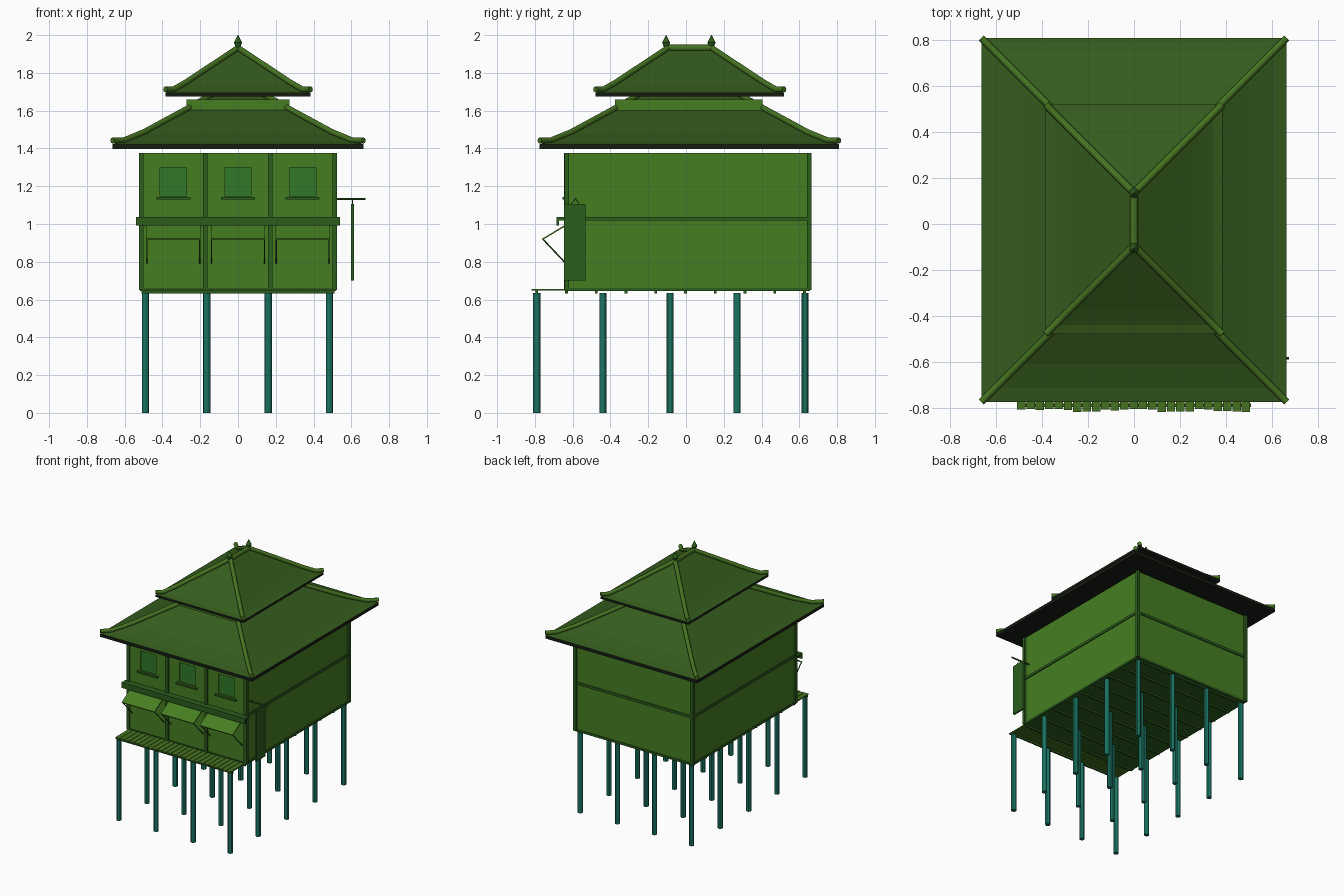
import bpy, bmesh, random
from mathutils import Vector

if "Cube" in bpy.data.objects:
    bpy.data.objects.remove(bpy.data.objects["Cube"])

random.seed(4)

def mat(name, col):
    m = bpy.data.materials.new(name)
    m.diffuse_color = (*col, 1)
    m.use_nodes = True
    m.node_tree.nodes["Principled BSDF"].inputs["Base Color"].default_value = m.diffuse_color
    return m

WALL = mat("wall_green", (0.06, 0.21, 0.015))
WOOD = mat("dark_timber", (0.025, 0.11, 0.012))
ROOF = mat("mossy_roof", (0.035, 0.105, 0.012))
RIDGE = mat("ridge_green", (0.06, 0.17, 0.015))
EAVE = mat("eave_black", (0.008, 0.012, 0.006))
STILT = mat("stilt_teal", (0.01, 0.17, 0.12))
PANE = mat("window_green", (0.03, 0.19, 0.02))

def finish(name, bm, mats, smooth=False):
    bmesh.ops.recalc_face_normals(bm, faces=bm.faces)
    me = bpy.data.meshes.new(name)
    bm.to_mesh(me)
    bm.free()
    for m in mats:
        me.materials.append(m)
    o = bpy.data.objects.new(name, me)
    bpy.context.collection.objects.link(o)
    if smooth:
        bpy.ops.object.select_all(action='DESELECT')
        o.select_set(True)
        bpy.context.view_layer.objects.active = o
        bpy.ops.object.shade_smooth_by_angle()
    return o

def add_box(bm, x0, x1, y0, y1, z0, z1):
    vs = bmesh.ops.create_cube(bm, size=1)["verts"]
    for v in vs:
        v.co = Vector(((x0 + x1) / 2 + v.co.x * (x1 - x0),
                       (y0 + y1) / 2 + v.co.y * (y1 - y0),
                       (z0 + z1) / 2 + v.co.z * (z1 - z0)))

def boxes(name, m, *dims):
    bm = bmesh.new()
    for d in dims:
        add_box(bm, *d)
    return finish(name, bm, [m])

def add_rod(bm, a, b, r0, r1=None, n=8):
    a, b = Vector(a), Vector(b)
    d = b - a
    vs = bmesh.ops.create_cone(bm, cap_ends=True, segments=n, radius1=r0,
                               radius2=r0 if r1 is None else r1, depth=d.length)["verts"]
    q = d.to_track_quat('Z', 'Y')
    for v in vs:
        v.co = q @ v.co + (a + b) / 2

def tube(name, pts, r, m):
    cu = bpy.data.curves.new(name, 'CURVE')
    cu.dimensions = '3D'
    cu.bevel_depth = r
    cu.bevel_resolution = 2
    cu.use_fill_caps = True
    s = cu.splines.new('POLY')
    s.points.add(len(pts) - 1)
    for p, c in zip(s.points, pts):
        p.co = (*c, 1)
    cu.materials.append(m)
    o = bpy.data.objects.new(name, cu)
    bpy.context.collection.objects.link(o)

# hipped roof: profile is a list of (inset from eave, height); dark slab forms the eave
def roof(name, hx, y0, y1, zbot, profile):
    bm = bmesh.new()
    rings = []
    for d, z in [(0, zbot)] + profile:
        w = max(hx - d, 0.002)
        rings.append([bm.verts.new(c) for c in
                      ((-w, y0 + d, z), (w, y0 + d, z), (w, y1 - d, z), (-w, y1 - d, z))])
    bm.faces.new(rings[0]).material_index = 1
    for k in range(len(rings) - 1):
        for i in range(4):
            j = (i + 1) % 4
            f = bm.faces.new((rings[k][i], rings[k][j], rings[k + 1][j], rings[k + 1][i]))
            f.material_index = 1 if k == 0 else 0
    bm.faces.new(rings[-1])
    finish(name, bm, [ROOF, EAVE])
    # hip ridges with upturned tips
    for sx in (-1, 1):
        for ye, sy in ((y0, 1), (y1, -1)):
            pts = [(sx * (hx - d), ye + sy * d, z + (0.02 if i == 0 else 0.008))
                   for i, (d, z) in enumerate(profile)]
            tube(name + "_hip_ridge", pts, 0.016, RIDGE)

# stilts
bm = bmesh.new()
for x in (-0.49, -0.165, 0.16, 0.485):
    for y in (-0.79, -0.44, -0.085, 0.27, 0.63):
        add_rod(bm, (x, y, 0), (x, y, 0.635), 0.019, n=12)
finish("stilts", bm, [STILT], True)

# floor planks with ragged front ends, and joists below
N = 25
bm = bmesh.new()
for i in range(N):
    x = -0.51 + i * 1.02 / N
    add_box(bm, x, x + 1.02 / N - 0.004, -0.81 - random.uniform(-0.006, 0.01), 0.65, 0.647, 0.656)
finish("floor_planks", bm, [RIDGE])
boxes("floor_joists", WOOD, *[(-0.51, 0.51, y - 0.007, y + 0.007, 0.633, 0.648)
                              for y in [-0.79 + 0.1575 * k for k in range(10)]])

# house body with three recessed upper windows
YF, YB = -0.635, 0.65
body = boxes("house_walls", WALL, (-0.512, 0.512, YF, YB, 0.656, 1.375))
BAYS = (-0.342, 0.0, 0.342)
cut = boxes("window_cutter", WALL, *[(x - 0.07, x + 0.07, YF - 0.05, YF + 0.012, 1.145, 1.30) for x in BAYS])
cut.hide_render = True
cut.hide_viewport = True
b = body.modifiers.new("windows", 'BOOLEAN')
b.operation = 'DIFFERENCE'
b.object = cut
boxes("window_panes", PANE, *[(x - 0.07, x + 0.07, YF + 0.009, YF + 0.014, 1.145, 1.30) for x in BAYS])
boxes("window_sills", WOOD, *[(x - 0.09, x + 0.09, YF - 0.02, YF + 0.002, 1.13, 1.142) for x in BAYS])

# corner posts, front dividers and storey bands
boxes("corner_posts", WOOD, *[(s * 0.513 - 0.012, s * 0.513 + 0.012, y - 0.012, y + 0.012, 0.65, 1.376)
                              for s in (-1, 1) for y in (-0.632, 0.652)])
boxes("front_dividers", WOOD, *[(x - 0.012, x + 0.012, YF - 0.012, YF + 0.01, 0.65, 1.376)
                                for x in (-0.173, 0.17)])
boxes("storey_bands", WOOD,
      (-0.52, -0.505, YF, YB, 1.018, 1.038), (0.505, 0.52, YF, YB, 1.018, 1.038),
      (-0.51, 0.51, YB - 0.005, YB + 0.008, 1.018, 1.038))
boxes("base_trim", WOOD, (-0.518, 0.518, YF - 0.006, YB + 0.006, 0.645, 0.662))
boxes("front_ledge", WOOD, (-0.54, 0.54, -0.685, YF, 1.018, 1.036),
      (-0.54, 0.54, -0.685, -0.672, 0.992, 1.036))

# propped awnings over the lower bays
bm = bmesh.new()
pr = bmesh.new()
for x in BAYS:
    x0, x1 = x - 0.144, x + 0.144
    section = ((-0.64, 0.996), (-0.762, 0.922), (-0.76, 0.915), (-0.638, 0.988))
    a, c = ([bm.verts.new((xx, y, z)) for y, z in section] for xx in (x0, x1))
    bm.faces.new(a)
    bm.faces.new(c[::-1])
    for i in range(4):
        j = (i + 1) % 4
        bm.faces.new((a[i], a[j], c[j], c[i]))
    for xx in (x0 + 0.004, x1 - 0.004):
        add_rod(pr, (xx, -0.758, 0.92), (xx, -0.635, 0.79), 0.004, n=6)
finish("awnings", bm, [WALL])
finish("awning_props", pr, [WOOD])

# hanging board on the right side
boxes("hanging_board", WOOD, (0.599, 0.613, -0.645, -0.533, 0.70, 1.105))
bm = bmesh.new()
add_rod(bm, (0.51, -0.585, 1.132), (0.675, -0.585, 1.132), 0.006)
for y in (-0.615, -0.56):
    add_rod(bm, (0.606, y, 1.10), (0.606, -0.585, 1.132), 0.002, n=6)
finish("board_bracket", bm, [WOOD])

# two roofs with the neck between them
roof("lower_roof", 0.665, -0.775, 0.81, 1.397,
     [(0, 1.422), (0.06, 1.435), (0.165, 1.478), (0.39, 1.60), (0.53, 1.68)])
boxes("roof_neck", WALL, (-0.272, 0.272, -0.377, 0.405, 1.59, 1.66))
roof("upper_roof", 0.385, -0.48, 0.52, 1.675,
     [(0, 1.693), (0.04, 1.703), (0.105, 1.74), (0.385, 1.925)])

# top ridge and finials
tube("top_ridge", [(0, -0.1, 1.932), (0, 0.14, 1.932)], 0.017, RIDGE)
bm = bmesh.new()
for y in (-0.105, 0.135):
    add_rod(bm, (0, y, 1.935), (0, y, 1.96), 0.012, 0.021, 12)
    add_rod(bm, (0, y, 1.96), (0, y, 2.0), 0.021, 0.001, 12)
finish("finials", bm, [WOOD], True)
